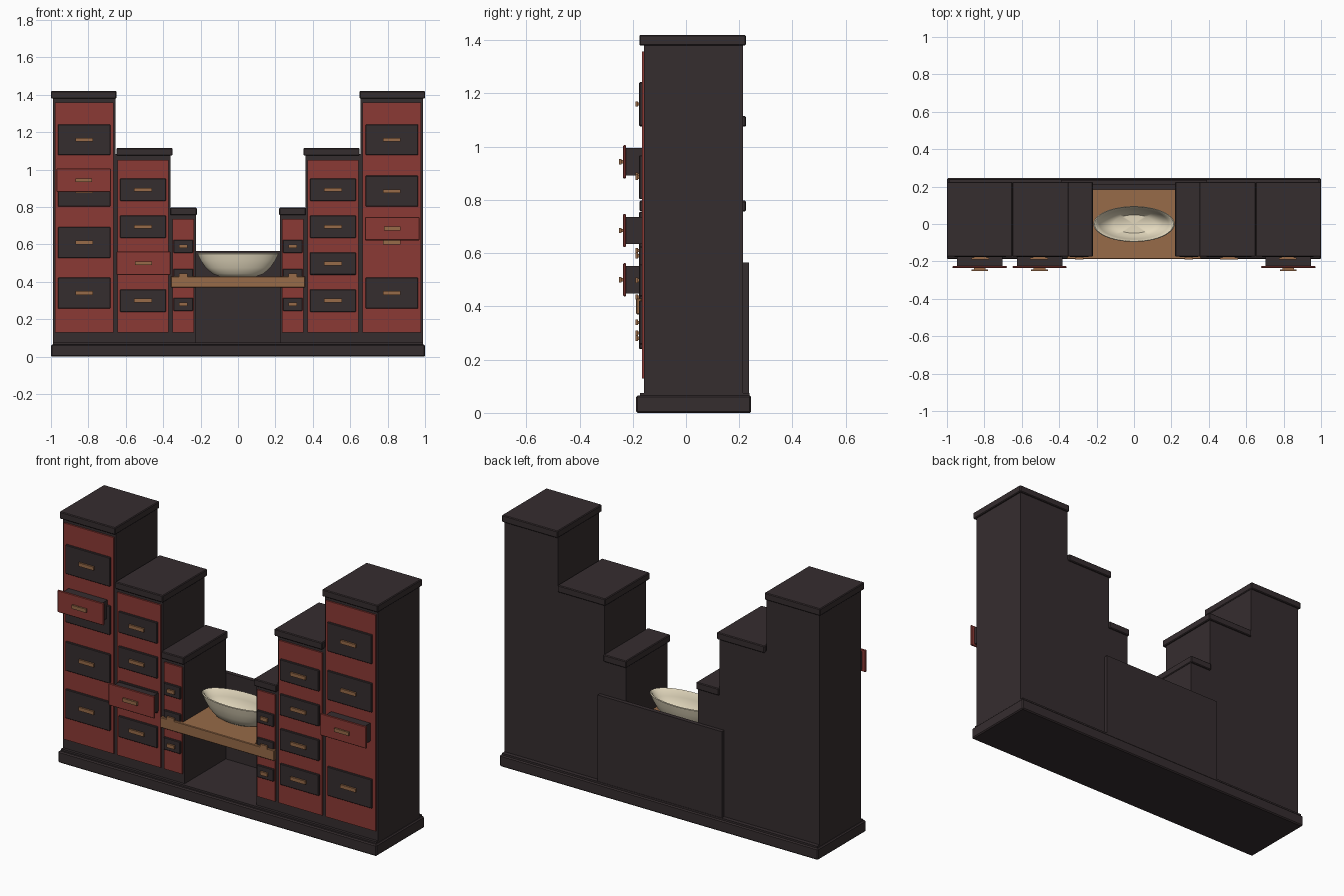
import bpy, bmesh, math

cube = bpy.data.objects.get("Cube")
if cube:
    bpy.data.objects.remove(cube, do_unlink=True)


def material(name, rgb):
    m = bpy.data.materials.new(name)
    m.use_nodes = True
    m.diffuse_color = (*rgb, 1)
    bsdf = next(n for n in m.node_tree.nodes if n.type == 'BSDF_PRINCIPLED')
    bsdf.inputs["Base Color"].default_value = (*rgb, 1)
    return m


DARK = material("dark_wood", (0.036, 0.026, 0.028))
RED = material("red_lacquer", (0.26, 0.042, 0.035))
WOOD = material("light_wood", (0.31, 0.145, 0.065))
CREAM = material("cream_ceramic", (0.78, 0.70, 0.52))


def add_object(name, bm, mat):
    mesh = bpy.data.meshes.new(name)
    bm.to_mesh(mesh)
    bm.free()
    mesh.materials.append(mat)
    ob = bpy.data.objects.new(name, mesh)
    bpy.context.collection.objects.link(ob)
    return ob


def box(name, x, y, z, mat, bevel=0):
    """Box from (min, max) pairs along each axis."""
    bm = bmesh.new()
    bmesh.ops.create_cube(bm, size=1)
    for v in bm.verts:
        for i, (lo, hi) in enumerate((x, y, z)):
            v.co[i] = (lo + hi) / 2 + v.co[i] * (hi - lo)
    ob = add_object(name, bm, mat)
    if bevel:
        mod = ob.modifiers.new("edge", 'BEVEL')
        mod.width, mod.segments = bevel, 1
    return ob


def span(centre, size):
    return (centre - size / 2, centre + size / 2)


def handle(name, x, y, z, width):
    """Pull with a wide bar on a short stem; y is the surface it sits on."""
    box(name + "_stem", span(x, width * 0.7), (y - 0.008, y), span(z, 0.012), WOOD)
    box(name + "_bar", span(x, width), (y - 0.016, y - 0.006), span(z, 0.02), WOOD)


def open_drawer(name, x, z, width, height):
    box(name + "_box", span(x, width - 0.045), (-0.225, -0.15), span(z, height - 0.022), DARK)
    box(name + "_front", span(x, width), (-0.236, -0.225), span(z, height), RED, 0.003)
    handle(name + "_handle", x, -0.236, z, 0.09)


FRONT, BACK = -0.157, 0.215

# Plinth
box("plinth", (-1, 1), (-0.188, 0.245), (0, 0.065), DARK, 0.006)
box("plinth_step", (-0.99, 0.99), (-0.172, 0.238), (0.06, 0.075), DARK)

# Stepped towers: name, body x, cap x, height, drawer size, handle width, drawer heights
towers = [
    ("outer", (0.655, 0.99), (0.65, 1.0), 1.42, (0.28, 0.165), 0.095, (1.16, 0.885, 0.61, 0.34)),
    ("middle", (0.36, 0.655), (0.35, 0.65), 1.115, (0.245, 0.12), 0.095, (0.893, 0.695, 0.498, 0.3)),
    ("inner", (0.225, 0.36), (0.22, 0.362), 0.797, (0.105, 0.07), 0.045, (0.59, 0.435, 0.28)),
]
for side, s in (("left", 1), ("right", -1)):
    for kind, body, cap, top, (dw, dh), hw, levels in towers:
        name = f"{side}_{kind}"

        def mirror(pair):
            return tuple(sorted((s * pair[0], s * pair[1])))

        box(name + "_tower", mirror(body), (FRONT, BACK), (0.07, top - 0.03), DARK)
        box(name + "_cap", mirror(cap), (-0.175, 0.225), (top - 0.04, top), DARK, 0.004)
        panel = (body[0] + 0.011, body[1] - 0.011)
        box(name + "_panel", mirror(panel), (-0.166, FRONT), (0.13, top - 0.062), RED)
        cx = s * sum(body) / 2
        for i, z in enumerate(levels):
            label = f"{name}_drawer_{i + 1}"
            if label != "left_outer_drawer_3":
                box(label, span(cx, dw), (-0.176, -0.16), span(z, dh), DARK, 0.003)
            handle(label + "_handle", cx, -0.174, z, hw)

# Drawers pulled out
open_drawer("right_outer_open_drawer", -0.825, 0.943, 0.29, 0.125)
open_drawer("right_middle_open_drawer", -0.505, 0.5, 0.288, 0.125)
open_drawer("left_outer_open_drawer", 0.825, 0.685, 0.29, 0.125)

# Back board and counter between the towers
box("back_board", (-0.39, 0.39), (0.212, 0.236), (0.07, 0.565), DARK)
box("counter", (-0.226, 0.226), (-0.17, 0.185), (0.37, 0.43), WOOD)
box("counter_lip", (-0.358, 0.358), (-0.187, -0.166), (0.37, 0.43), WOOD, 0.003)

# Oval basin, lathed from a profile of (radius, height)
profile = [(0, 0.43), (0.1, 0.43), (0.135, 0.442), (0.172, 0.475), (0.2, 0.515), (0.217, 0.55),
           (0.211, 0.554), (0.203, 0.55), (0.185, 0.515), (0.155, 0.475), (0.11, 0.45), (0, 0.448)]
bm = bmesh.new()
verts = [bm.verts.new((r, 0, z)) for r, z in profile]
edges = [bm.edges.new(pair) for pair in zip(verts, verts[1:])]
bmesh.ops.spin(bm, geom=verts + edges, cent=(0, 0, 0), axis=(0, 0, 1),
               angle=math.tau, steps=48)
bmesh.ops.remove_doubles(bm, verts=bm.verts, dist=0.0005)
for v in bm.verts:
    v.co.y *= 0.44
bmesh.ops.recalc_face_normals(bm, faces=bm.faces)
basin = add_object("basin", bm, CREAM)
bpy.ops.object.select_all(action='DESELECT')
basin.select_set(True)
bpy.context.view_layer.objects.active = basin
bpy.ops.object.shade_smooth_by_angle(angle=math.radians(45))
